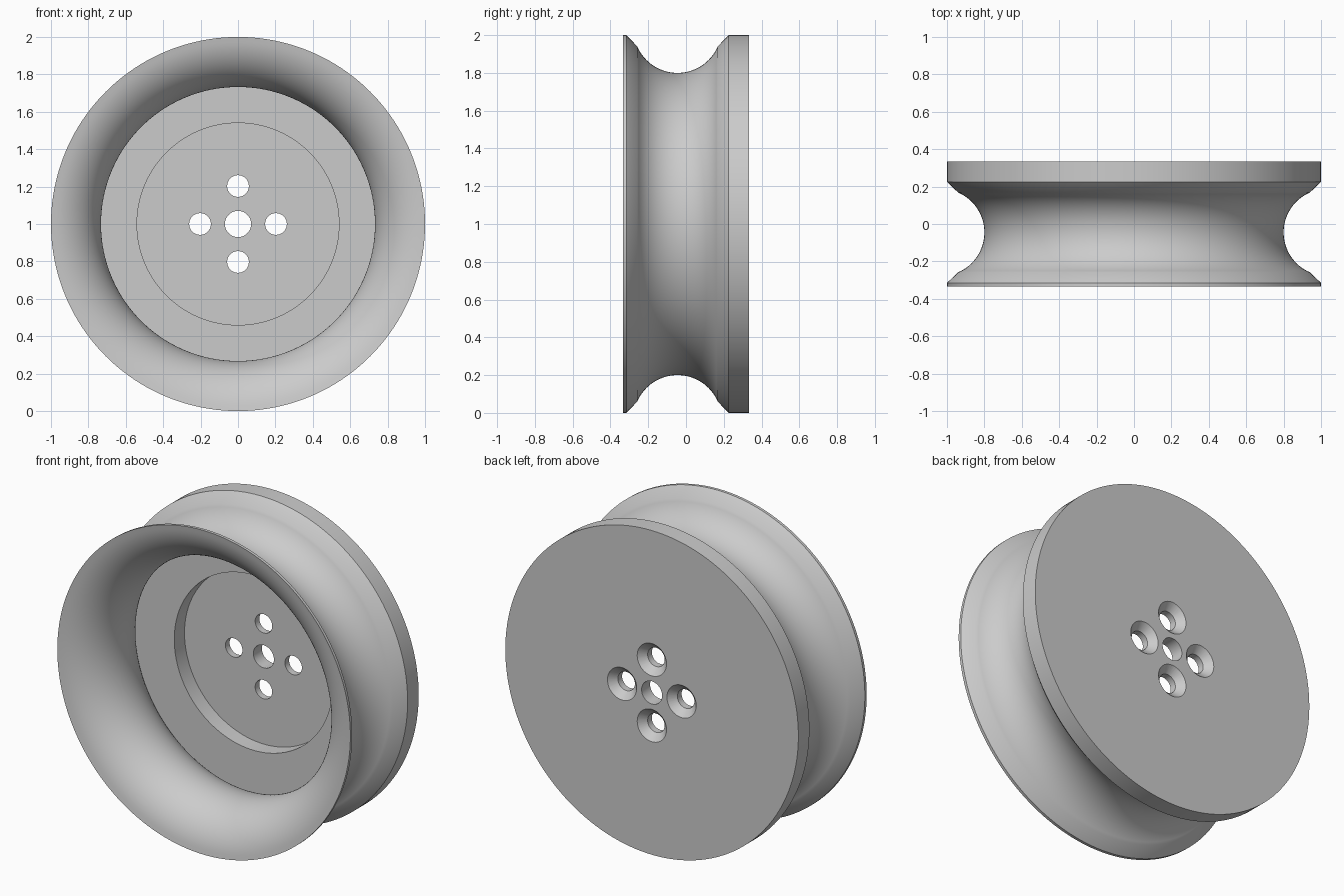
import bpy, bmesh, math

if "Cube" in bpy.data.objects:
    bpy.data.objects.remove(bpy.data.objects["Cube"])

SEG = 160
grey = bpy.data.materials.new("light grey")
grey.diffuse_color = (0.6, 0.6, 0.6, 1)
grey.use_nodes = True
grey.node_tree.nodes["Principled BSDF"].inputs["Base Color"].default_value = grey.diffuse_color


def lathe(name, profile, segs, closed, cx=0.0, cz=1.0):
    """Revolve (radius, y) points around an axis parallel to y."""
    bm = bmesh.new()
    rings = []
    for i in range(segs):
        a = 2 * math.pi * i / segs
        rings.append([bm.verts.new((cx + r * math.cos(a), y, cz + r * math.sin(a)))
                      for r, y in profile])
    n = len(profile)
    for i in range(segs):
        p, q = rings[i], rings[(i + 1) % segs]
        for j in range(n if closed else n - 1):
            k = (j + 1) % n
            bm.faces.new((p[j], p[k], q[k], q[j]))
    if not closed:
        bm.faces.new([ring[0] for ring in rings])
        bm.faces.new([ring[-1] for ring in rings])
    bmesh.ops.recalc_face_normals(bm, faces=bm.faces)
    me = bpy.data.meshes.new(name)
    bm.to_mesh(me)
    bm.free()
    me.materials.append(grey)
    ob = bpy.data.objects.new(name, me)
    bpy.context.collection.objects.link(ob)
    return ob


def arc(cr, cy, rad, y0, y1, steps):
    """Axis-facing side of a circle in the (radius, y) plane, from y0 to y1."""
    t0, t1 = math.asin((y0 - cy) / rad), math.asin((y1 - cy) / rad)
    ts = [t0 + (t1 - t0) * i / steps for i in range(steps + 1)]
    return [(cr - rad * math.cos(t), cy + rad * math.sin(t)) for t in ts]


# Wheel: bore, back plate, rim, rope groove, flared front dish, stepped floor
profile = [(0.07, 0.25), (0.07, 0.333), (1.0, 0.333), (1.0, 0.225)]
profile += arc(1.032, -0.045, 0.232, 0.168, -0.258, 32)
profile += [(1.0, -0.315)]
profile += [(1.0, -0.333)]
profile += arc(1.02, -0.045, 0.2875, -0.331, 0.15, 36)[1:]
profile += [(0.54, 0.15), (0.54, 0.25)]
wheel = lathe("pulley_wheel", profile, SEG, True)

# Four countersunk screw holes
cutters = []
for i in range(4):
    a = i * math.pi / 2
    c = lathe("hole_cutter", [(0.058, 0.2), (0.058, 0.291), (0.1, 0.333), (0.12, 0.353)],
              40, False, 0.203 * math.cos(a), 1 + 0.203 * math.sin(a))
    c.hide_render = True
    cutters.append(c)
    m = wheel.modifiers.new("hole", 'BOOLEAN')
    m.operation = 'DIFFERENCE'
    m.solver = 'EXACT'
    m.object = c

bpy.context.view_layer.objects.active = wheel
wheel.select_set(True)
for m in list(wheel.modifiers):
    bpy.ops.object.modifier_apply(modifier=m.name)
for c in cutters:
    bpy.data.objects.remove(c)

bpy.ops.object.shade_smooth_by_angle(angle=math.radians(30))
